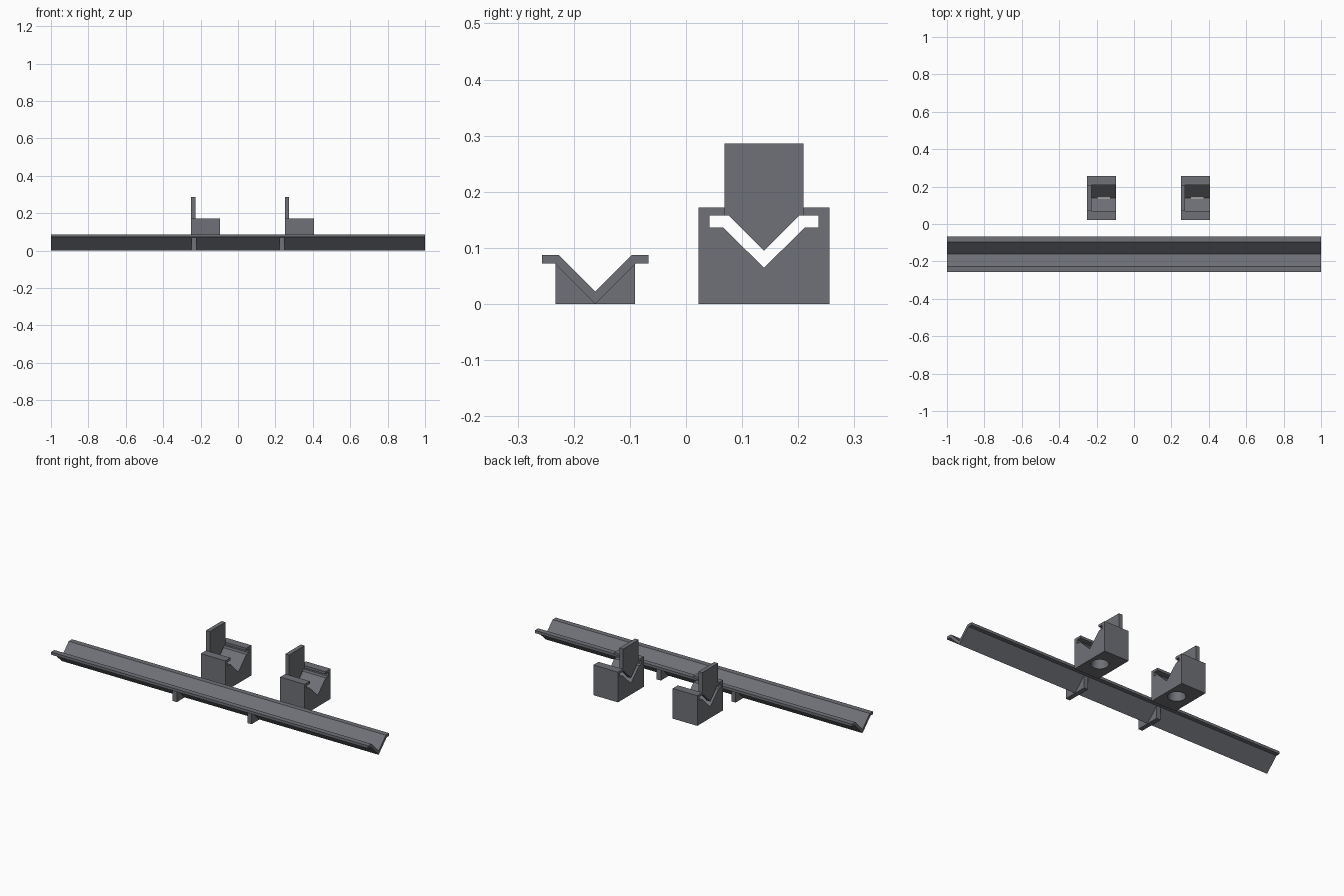
import bpy, bmesh

if "Cube" in bpy.data.objects:
    bpy.data.objects.remove(bpy.data.objects["Cube"])

grey = bpy.data.materials.new("dark grey")
grey.diffuse_color = (0.16, 0.165, 0.185, 1)
grey.use_nodes = True
grey.node_tree.nodes["Principled BSDF"].inputs["Base Color"].default_value = grey.diffuse_color


def mirrored(half):
    """Close a half profile (y, z), listed from the centre line outward, into a symmetric loop."""
    return half + [(-y, z) for y, z in reversed(half) if y > 0]


def extrude(name, profile, yc, x0, x1):
    """Extrude a (y, z) profile along x."""
    bm = bmesh.new()
    verts = [bm.verts.new((x0, yc + y, z)) for y, z in profile]
    face = bm.faces.new(verts)
    out = bmesh.ops.extrude_face_region(bm, geom=[face])["geom"]
    moved = [v for v in out if isinstance(v, bmesh.types.BMVert)]
    bmesh.ops.translate(bm, verts=moved, vec=(x1 - x0, 0, 0))
    bmesh.ops.recalc_face_normals(bm, faces=bm.faces)
    mesh = bpy.data.meshes.new(name)
    bm.to_mesh(mesh)
    bm.free()
    mesh.materials.append(grey)
    obj = bpy.data.objects.new(name, mesh)
    bpy.context.collection.objects.link(obj)
    return obj


RAIL_Y, BLOCK_Y = -0.1615, 0.139

# V-shaped rail with flat flanges
rail = [(0, 0.022), (0.065, 0.087), (0.095, 0.087), (0.095, 0.072),
        (0.072, 0.072), (0, 0.0)]
rail_loop = rail + [(-y, z) for y, z in reversed(rail[1:-1])]
extrude("rail", rail_loop, RAIL_Y, -1, 1)

# Support ribs under the rail, notched to its V
rib = mirrored([(0, 0.004), (0.071, 0.075), (0.071, 0)])
for side, x in (("left", -0.249), ("right", 0.222)):
    extrude("rib_" + side, rib, RAIL_Y, x, x + 0.026)

# Holder blocks: slotted cradle with lips, and an upright end stop
cradle = mirrored([(0, 0.0645), (0.0725, 0.136), (0.0973, 0.136),
                   (0.0973, 0.158), (0.0705, 0.158), (0.0705, 0.172),
                   (0.1165, 0.172), (0.1165, 0)])
stop = mirrored([(0, 0.095), (0.063, 0.158), (0.0705, 0.158), (0.0705, 0.286)])
for side, x in (("left", -0.25), ("right", 0.25)):
    block = extrude("cradle_" + side, cradle, BLOCK_Y, x, x + 0.155)
    extrude("end_stop_" + side, stop, BLOCK_Y, x, x + 0.024)

    # Round recess in the underside, just breaking into the V
    bpy.ops.mesh.primitive_cone_add(vertices=32, radius1=0.048, radius2=0.033,
                                    depth=0.078, location=(x + 0.089, BLOCK_Y, 0.029))
    cutter = bpy.context.object
    cutter.name = "recess_cutter_" + side
    cutter.data.materials.append(grey)
    cutter.hide_render = True
    cutter.hide_viewport = True
    cut = block.modifiers.new("recess", "BOOLEAN")
    cut.operation = "DIFFERENCE"
    cut.solver = "EXACT"
    cut.object = cutter
